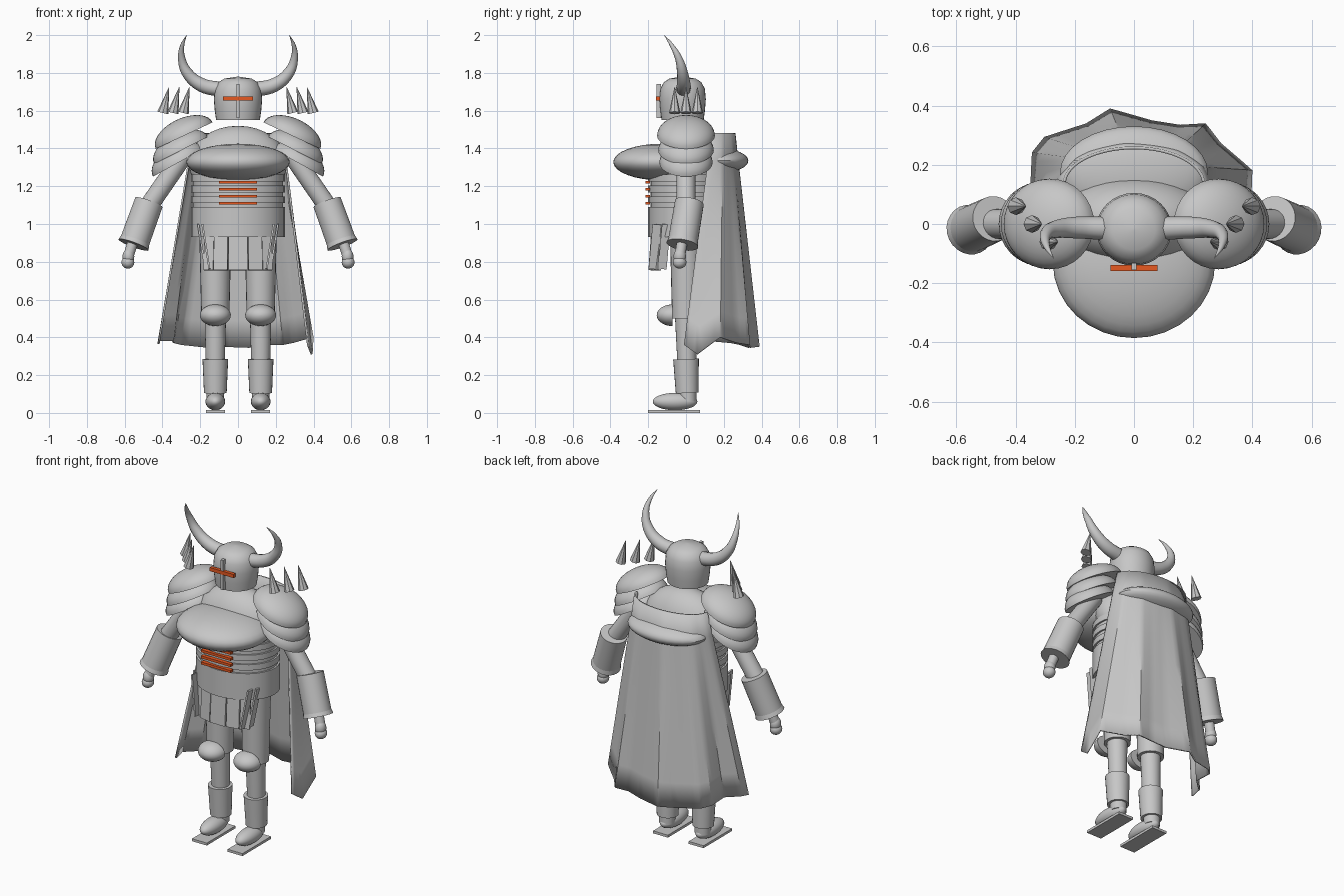
import bpy, bmesh, math
from mathutils import Vector

cube = bpy.data.objects.get("Cube")
if cube:
    bpy.data.objects.remove(cube, do_unlink=True)


def material(name, color):
    m = bpy.data.materials.new(name)
    m.use_nodes = True
    m.diffuse_color = (*color, 1)
    m.node_tree.nodes["Principled BSDF"].inputs["Base Color"].default_value = (*color, 1)
    return m


STEEL = material("steel grey", (0.57, 0.57, 0.57))
GLOW = material("glowing orange", (0.8, 0.1, 0.015))


def finish(name, bm, mat=STEEL, smooth=True, loc=(0, 0, 0), rot=(0, 0, 0)):
    bmesh.ops.recalc_face_normals(bm, faces=bm.faces)
    mesh = bpy.data.meshes.new(name)
    bm.to_mesh(mesh)
    bm.free()
    mesh.materials.append(mat)
    if smooth:
        for p in mesh.polygons:
            p.use_smooth = True
        mesh.set_sharp_from_angle(angle=math.radians(35))
    ob = bpy.data.objects.new(name, mesh)
    ob.location, ob.rotation_euler = loc, rot
    bpy.context.collection.objects.link(ob)
    return ob


def ellipsoid(name, loc, radii):
    bm = bmesh.new()
    bmesh.ops.create_uvsphere(bm, u_segments=32, v_segments=16, radius=1)
    bmesh.ops.scale(bm, vec=radii, verts=bm.verts)
    return finish(name, bm, loc=loc)


def box(name, loc, size, rot=(0, 0, 0), mat=STEEL):
    bm = bmesh.new()
    bmesh.ops.create_cube(bm, size=1)
    bmesh.ops.scale(bm, vec=size, verts=bm.verts)
    return finish(name, bm, mat, False, loc, rot)


def limb(name, a, b, r1, r2, sides=24, smooth=True):
    """Tapered cylinder running from a to b."""
    a, b = Vector(a), Vector(b)
    bm = bmesh.new()
    bmesh.ops.create_cone(bm, cap_ends=True, segments=sides, radius1=r1,
                          radius2=r2, depth=(b - a).length)
    turn = (b - a).to_track_quat('Z', 'Y').to_euler()
    return finish(name, bm, smooth=smooth, loc=(a + b) / 2, rot=turn)


def lathe(name, profile, scale=(1, 1, 1), loc=(0, 0, 0), rot=(0, 0, 0), sides=32):
    """Spin (radius, height) points around z and cap the open ends."""
    bm = bmesh.new()
    rings = [[bm.verts.new((r * math.cos(math.tau * i / sides),
                            r * math.sin(math.tau * i / sides), z))
              for i in range(sides)] for r, z in profile]
    for low, high in zip(rings, rings[1:]):
        for i in range(sides):
            j = (i + 1) % sides
            bm.faces.new((low[i], low[j], high[j], high[i]))
    bm.faces.new(rings[0])
    bm.faces.new(rings[-1])
    bmesh.ops.scale(bm, vec=scale, verts=bm.verts)
    return finish(name, bm, loc=loc, rot=rot)


DOME = [(max(math.cos(math.pi / 18 * i), .01), math.sin(math.pi / 18 * i)) for i in range(10)]


def horn(name, points):
    curve = bpy.data.curves.new(name, 'CURVE')
    curve.dimensions = '3D'
    curve.bevel_depth = 1
    curve.bevel_resolution = 4
    curve.use_fill_caps = True
    curve.resolution_u = 6
    spline = curve.splines.new('BEZIER')
    spline.bezier_points.add(len(points) - 1)
    for p, (x, y, z, r) in zip(spline.bezier_points, points):
        p.co, p.radius = (x, y, z), r
        p.handle_left_type = p.handle_right_type = 'AUTO'
    temp = bpy.data.objects.new(name + "_path", curve)
    bpy.context.collection.objects.link(temp)
    bpy.context.view_layer.update()
    bm = bmesh.new()
    bm.from_mesh(temp.evaluated_get(bpy.context.evaluated_depsgraph_get()).to_mesh())
    bpy.data.objects.remove(temp, do_unlink=True)
    return finish(name, bm)


# Helmet with visor slit and nose ridge
lathe("helmet", [(.116, 1.55), (.123, 1.6), (.128, 1.66), (.123, 1.715),
                 (.104, 1.75), (.072, 1.77), (.005, 1.78)], (1, .96, 1), (0, -.018, 0))
box("visor_slit", (0, -.148, 1.665), (.16, .02, .022), mat=GLOW)
box("visor_ridge", (0, -.144, 1.65), (.018, .024, .18))

# Torso, breastplate, waist bands and belt
ellipsoid("upper_torso", (0, .01, 1.32), (.26, .15, .2))
lathe("waist", [(1, 1.05), (1, 1.36)], (.238, .188, 1))
lathe("belt", [(1, .93), (1, 1.09)], (.248, .2, 1))
ellipsoid("breastplate", (0, -.13, 1.328), (.274, .255, .097))
for k in range(3):
    z = 1.11 + .058 * k
    lathe("waist_band", [(1, z), (1, z + .035)], (.248, .2, 1))
for k in range(4):
    box("glowing_vent", (0, -.203, 1.11 + .037 * k), (.2, .024, .015), mat=GLOW)

# Skirt plates hanging from the belt
for x, y, w in ((0, -.183, .1), (-.09, -.172, .075), (.09, -.172, .075),
                (-.152, -.145, .055), (.152, -.145, .055)):
    box("skirt_plate", (x, y, .855), (w, .018, .2), (math.radians(-4), 0, x * 2.5))

# Paired parts
for side, s in (("left", 1), ("right", -1)):
    horn(side + "_horn", [
        (s * .09, -.015, 1.712, .04), (s * .19, -.012, 1.735, .037),
        (s * .265, -.018, 1.795, .03), (s * .298, -.038, 1.875, .02),
        (s * .295, -.075, 1.945, .011), (s * .272, -.115, 2.0, .001)])

    # Layered shoulder shells and spikes
    for k, (x, z, r) in enumerate(((.285, 1.468, .166), (.301, 1.39, .16), (.316, 1.325, .153))):
        lathe(f"{side}_shoulder_shell_{k + 1}", DOME, (r, .153 - .006 * k, .092),
              (s * x, 0, z), (0, s * math.radians(25 + 2 * k), 0))
    for k in range(3):
        x, y = .29 + .054 * k, -.06 + .06 * k
        limb(side + "_shoulder_spike", (s * x, y, 1.588), (s * (x - .033), y, 1.725),
             .03, .001, sides=8, smooth=False)

    # Arm, gauntlet and hand
    limb(side + "_upper_arm", (s * .29, 0, 1.36), (s * .49, .0, 1.07), .05, .05)
    limb(side + "_gauntlet", (s * .472, .018, 1.114), (s * .546, -.016, .91), .077, .079)
    limb(side + "_gauntlet_lip", (s * .542, -.014, .92), (s * .553, -.019, .89), .077, .085)
    limb(side + "_wrist", (s * .555, -.02, .91), (s * .58, -.032, .83), .028, .028)
    ellipsoid(side + "_palm", (s * .58, -.033, .828), (.031, .033, .042))
    ellipsoid(side + "_fist", (s * .583, -.034, .797), (.034, .036, .033))

    # Leg, knee guard, greave and foot
    x = s * .12
    limb(side + "_thigh", (x, .0, .95), (x, .0, .5), .085, .074)
    lathe(side + "_knee_guard", DOME, (.082, .057, .083), (x, -.072, .517), (math.pi / 2, 0, 0))
    limb(side + "_shin", (x, -.003, .56), (x, .01, .06), .058, .045)
    limb(side + "_greave", (x, .0, .285), (x, .006, .105), .068, .06)
    ellipsoid(side + "_foot", (x, -.058, .06), (.052, .118, .046))
    box(side + "_sole", (x, -.063, .008), (.1, .275, .015))

    # Narrow hip strips
    for k in range(2):
        box(side + "_hip_strip", (s * (.17 + .022 * k), -.165 + .05 * k, .88),
            (.01, .045, .24), (math.radians(-5), s * math.radians(9), 0))

# Cape: a collar arc joined by straight folds to an uneven hem
HEM = [(.37, -.01, .36), (.39, .06, .31), (.395, .18, .4), (.29, .27, .37), (.24, .335, .36),
       (.155, .33, .36), (.06, .345, .345), (-.08, .385, .35), (-.16, .335, .345),
       (-.3, .29, .36), (-.34, .24, .37), (-.345, .13, .38), (-.42, .06, .38), (-.42, 0, .365)]
STEPS, ROWS = 4, 8
bm = bmesh.new()
columns = []
count = (len(HEM) - 1) * STEPS
for c in range(count + 1):
    i = min(c // STEPS, len(HEM) - 2)
    hem = Vector(HEM[i]).lerp(Vector(HEM[i + 1]), c / STEPS - i)
    u = math.pi * c / count
    collar = Vector((.235 * math.cos(u), .135 + .122 * math.sin(u), 1.48))
    columns.append([bm.verts.new(collar.lerp(hem, r / ROWS)) for r in range(ROWS + 1)])
for a, b in zip(columns, columns[1:]):
    for r in range(ROWS):
        bm.faces.new((a[r], b[r], b[r + 1], a[r + 1]))
cape = finish("cape", bm)
solid = cape.modifiers.new("thickness", 'SOLIDIFY')
solid.thickness = .01
solid.offset = 0
ellipsoid("cape_roll", (0, .172, 1.335), (.25, .158, .066))
